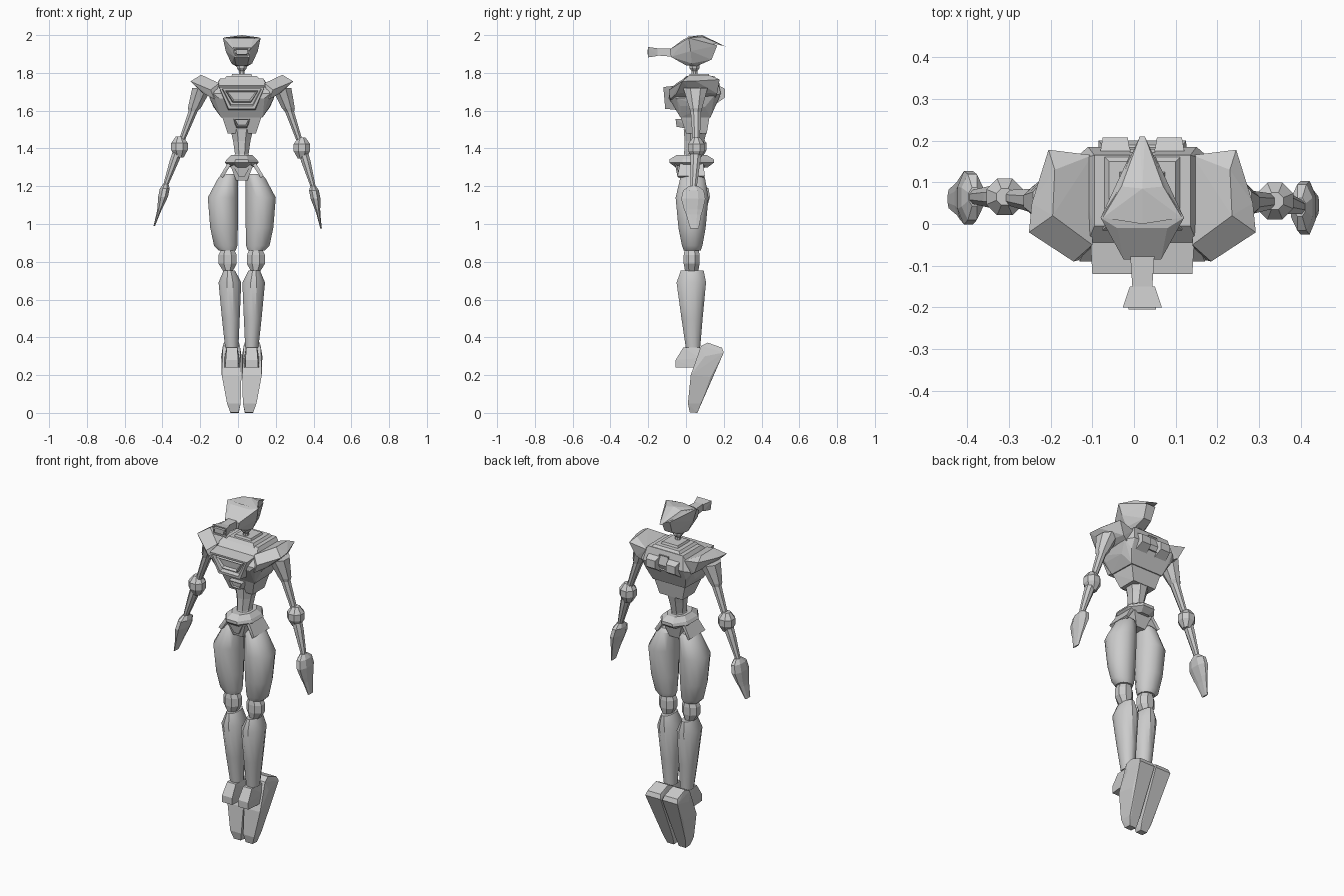
import bpy, bmesh, math
from mathutils import Vector

CX = 0.02          # the body axis sits slightly right of the arm span centre
grey = bpy.data.materials.new("plain grey")
grey.diffuse_color = (0.6, 0.6, 0.6, 1)
smooth_parts = []


def finish(name, bm):
    bmesh.ops.recalc_face_normals(bm, faces=bm.faces)
    me = bpy.data.meshes.new(name)
    bm.to_mesh(me)
    bm.free()
    me.materials.append(grey)
    ob = bpy.data.objects.new(name, me)
    bpy.context.collection.objects.link(ob)
    return ob


def hull(name, pts, s=1, both=False, insets=None):
    """Faceted solid around points; s mirrors it, both adds the mirrored points."""
    bm = bmesh.new()
    for x, y, z in pts:
        bm.verts.new((CX + s * x, y, z))
        if both and x:
            bm.verts.new((CX - s * x, y, z))
    res = bmesh.ops.convex_hull(bm, input=bm.verts)
    junk = [g for g in res["geom_interior"] if isinstance(g, bmesh.types.BMVert)]
    bmesh.ops.delete(bm, geom=junk, context='VERTS')
    bmesh.ops.dissolve_limit(bm, angle_limit=0.03, verts=bm.verts, edges=bm.edges)
    bmesh.ops.recalc_face_normals(bm, faces=bm.faces)
    if insets:
        direction, steps = insets
        d = Vector(direction)
        face = max(bm.faces, key=lambda f: f.normal.dot(d) * 10 + f.calc_area())
        for thick, depth in steps:
            bmesh.ops.inset_region(bm, faces=[face], thickness=thick, depth=depth)
    return finish(name, bm)


def box(name, x0, x1, y0, y1, z0, z1, s=1, **kw):
    return hull(name, [(x, y, z) for x in (x0, x1) for y in (y0, y1) for z in (z0, z1)], s, **kw)


def limb(name, stations, n=8, smooth=False):
    """Horizontal rings (x, y, z, half width, half depth) joined top to bottom."""
    bm = bmesh.new()
    rings = []
    k = 1 / math.cos(math.pi / n)
    for x, y, z, rx, ry in stations:
        ring = []
        for i in range(n):
            a = 2 * math.pi * (i + 0.5) / n
            ring.append(bm.verts.new((x + rx * k * math.cos(a), y + ry * k * math.sin(a), z)))
        rings.append(ring)
    for a, b in zip(rings, rings[1:]):
        for i in range(n):
            j = (i + 1) % n
            bm.faces.new((a[i], a[j], b[j], b[i]))
    bm.faces.new(rings[0])
    bm.faces.new(rings[-1])
    ob = finish(name, bm)
    if smooth:
        smooth_parts.append(ob)
    return ob


# head, crest and snout
hull("head", [(.1, .015, 1.985), (.045, -.085, 1.925), (.04, -.08, 1.885), (.085, .025, 1.915),
              (.055, .03, 1.85), (.03, 0, 1.84), (.03, .055, 1.835), (.025, .135, 1.87),
              (.03, .165, 1.945), (.055, .085, 1.985), (.06, -.01, 1.98)], both=True)
hull("crest", [(.095, .015, 1.987), (.05, .09, 1.99), (0, .085, 2.0), (0, .0, 1.99),
               (.006, .21, 1.94), (.03, .15, 1.955)], both=True)
hull("snout", [(.03, -.06, 1.93), (.03, -.06, 1.885), (.024, -.15, 1.93), (.024, -.15, 1.892)], both=True)
hull("snout_muzzle", [(.03, -.15, 1.93), (.03, -.15, 1.89), (.047, -.2, 1.937), (.04, -.2, 1.882)],
     both=True, insets=((0, -1, 0), [(.01, 0), (.002, -.015), (.006, 0), (.001, .02)]))

# neck and stepped collar
limb("neck", [(CX, .045, 1.86, .03, .03), (CX, .045, 1.825, .026, .026), (CX, .045, 1.81, .015, .015),
              (CX, .045, 1.76, .015, .015)])
limb("collar_upper", [(CX, .07, 1.795, .05, .05), (CX, .07, 1.77, .06, .06)], 4)
limb("collar_lower", [(CX, .075, 1.783, .08, .075), (CX, .075, 1.765, .095, .09)], 4)

# torso
hull("torso", [(.115, -.005, 1.77), (.115, .165, 1.77), (.15, -.09, 1.69), (.12, -.09, 1.665),
               (.17, -.05, 1.665), (.17, .15, 1.68), (.13, .185, 1.69), (.13, .16, 1.635),
               (.15, .1, 1.62), (.15, -.03, 1.625), (.11, -.03, 1.565), (.105, .13, 1.565)], both=True)
hull("abdomen", [(.105, -.03, 1.57), (.1, .125, 1.57), (.075, 0, 1.48), (.075, .11, 1.48)], both=True)
hull("chest_plate", [(.12, -.12, 1.725), (.07, -.11, 1.61), (.125, -.03, 1.735), (.075, -.01, 1.6)],
     both=True, insets=((0, -1, 0), [(.018, 0), (.006, -.022), (.014, 0), (.006, .02), (.01, -.012)]))
hull("belly_vent", [(.042, -.055, 1.555), (.025, -.05, 1.515), (.045, .02, 1.56), (.03, .03, 1.5)],
     both=True, insets=((0, -1, 0), [(.007, 0), (.002, -.01)]))
box("back_hatch", -.03, .03, .12, .18, 1.66, 1.745, insets=((0, 1, 0), [(.01, -.01)]))

# waist and pelvis
limb("waist", [(CX, .05, 1.5, .06, .062), (CX, .045, 1.44, .046, .052), (CX, .035, 1.37, .036, .045),
               (CX, .03, 1.34, .05, .055)])
limb("hip_ring", [(CX, .03, 1.365, .055, .08), (CX, .03, 1.342, .08, .118), (CX, .03, 1.325, .09, .118),
                  (CX, .03, 1.3, .06, .085)])
hull("pelvis", [(.06, -.05, 1.31), (.06, .1, 1.31), (.03, -.03, 1.23), (.03, .08, 1.23)], both=True)
hull("front_loin_plate", [(.055, -.06, 1.325), (.05, -.04, 1.325), (.015, -.045, 1.25), (.015, -.02, 1.25)],
     both=True)

for s, side in ((-1, "left"), (1, "right")):
    # shoulder pad and back unit
    hull(side + "_shoulder_pad",
         [(.12, -.05, 1.745), (.12, .165, 1.745), (.215, .02, 1.79), (.21, .13, 1.785), (.272, -.02, 1.755),
          (.265, .05, 1.757), (.225, .178, 1.765), (.165, -.09, 1.71), (.145, -.085, 1.66),
          (.2, -.05, 1.69), (.215, .03, 1.7), (.19, .165, 1.69), (.14, .15, 1.66)], s)
    hull(side + "_back_unit", [(x, y, z) for x, y, z in
         [(.025, .15, 1.745), (.105, .15, 1.745), (.035, .207, 1.715), (.095, .207, 1.715),
          (.035, .207, 1.67), (.095, .207, 1.67), (.025, .15, 1.63), (.105, .15, 1.63)]], s)

    # hip flap: slanted plate with a thin edge
    hull(side + "_hip_flap", [(.05, -.03, 1.325), (.05, .09, 1.325), (.07, -.03, 1.33), (.07, .09, 1.33),
                              (.115, -.045, 1.255), (.115, .1, 1.255), (.1, -.04, 1.245), (.1, .095, 1.245)], s)

    # leg
    def X(v):
        return CX + s * v
    limb(side + "_thigh", [(X(.068), .035, 1.265, .03, .045), (X(.072), .035, 1.245, .052, .065),
                           (X(.1), .032, 1.14, .08, .087), (X(.094), .032, .98, .073, .072),
                           (X(.085), .033, .885, .062, .054), (X(.077), .033, .86, .045, .045)], 12, True)
    limb(side + "_knee", [(X(.075), .03, .875, .03, .035), (X(.075), .03, .835, .048, .042),
                          (X(.075), .03, .79, .048, .042), (X(.073), .03, .75, .025, .035)])
    limb(side + "_shin", [(X(.066), .033, .755, .03, .06), (X(.063), .028, .69, .06, .078),
                          (X(.058), .032, .5, .047, .056), (X(.053), .037, .345, .035, .038)], 12, True)
    # ankle guard, open toward the foot
    hull(side + "_ankle_guard", [(c + w, y, z) for c, y, z, h in
         [(.052, -.015, .345, .028), (.052, .075, .345, .03), (.052, -.055, .28, .033), (.052, -.055, .24, .033),
          (.052, .04, .24, .04), (.052, .075, .29, .04)] for w in (-h, h)], s)
    # foot hanging toes down
    hull(side + "_foot", [(c + w, y, z) for c, y, z, h in
         [(.055, .08, .355, .045), (.055, .115, .372, .04), (.055, .19, .345, .042), (.055, .2, .32, .05),
          (.055, .1, .3, .054), (.054, .025, .2, .052), (.052, .13, .19, .045), (.042, .01, .05, .036),
          (.039, .02, .003, .022), (.038, .06, 0, .022), (.042, .08, .05, .032)] for w in (-h, h)], s)

# arms: shoulder, elbow, wrist, knuckle and fingertip positions
arms = {"left": [(-.19, .05, 1.72), (-.31, .065, 1.41), (-.385, .065, 1.2), (-.402, .062, 1.12), (-.443, .06, .99)],
        "right": [(.23, .05, 1.72), (.338, .055, 1.405), (.4, .04, 1.19), (.415, .038, 1.11), (.44, .045, .975)]}
for side, joints in arms.items():
    sh, el, wr, kn, tip = [Vector(p) for p in joints]

    def ring(a, b, t, rx, ry):
        return (*a.lerp(b, t), rx, ry)
    limb(side + "_upper_arm", [ring(sh, el, 0, .052, .065), ring(sh, el, .16, .044, .05),
                               ring(sh, el, .34, .034, .034), ring(sh, el, .4, .024, .028),
                               ring(sh, el, .9, .016, .018)], 8)
    limb(side + "_elbow", [(el.x, el.y, el.z + dz, r, r) for dz, r in
                           ((.052, .02), (.018, .044), (-.018, .044), (-.058, .022))])
    limb(side + "_forearm", [ring(el, wr, .15, .026, .028), ring(el, wr, .35, .025, .026),
                             ring(el, wr, 1, .013, .016)], 8)
    limb(side + "_hand", [ring(wr, kn, -.15, .014, .022), ring(wr, kn, .15, .026, .055),
                          ring(wr, kn, .7, .026, .064), ring(kn, tip, .25, .014, .05),
                          ring(kn, tip, .45, .01, .04), ring(kn, tip, 1, .004, .022)], 8)

# soften the round leg shells, keep their hard edges
for ob in smooth_parts:
    ob.select_set(True)
bpy.context.view_layer.objects.active = smooth_parts[0]
bpy.ops.object.shade_smooth_by_angle(angle=math.radians(35))
